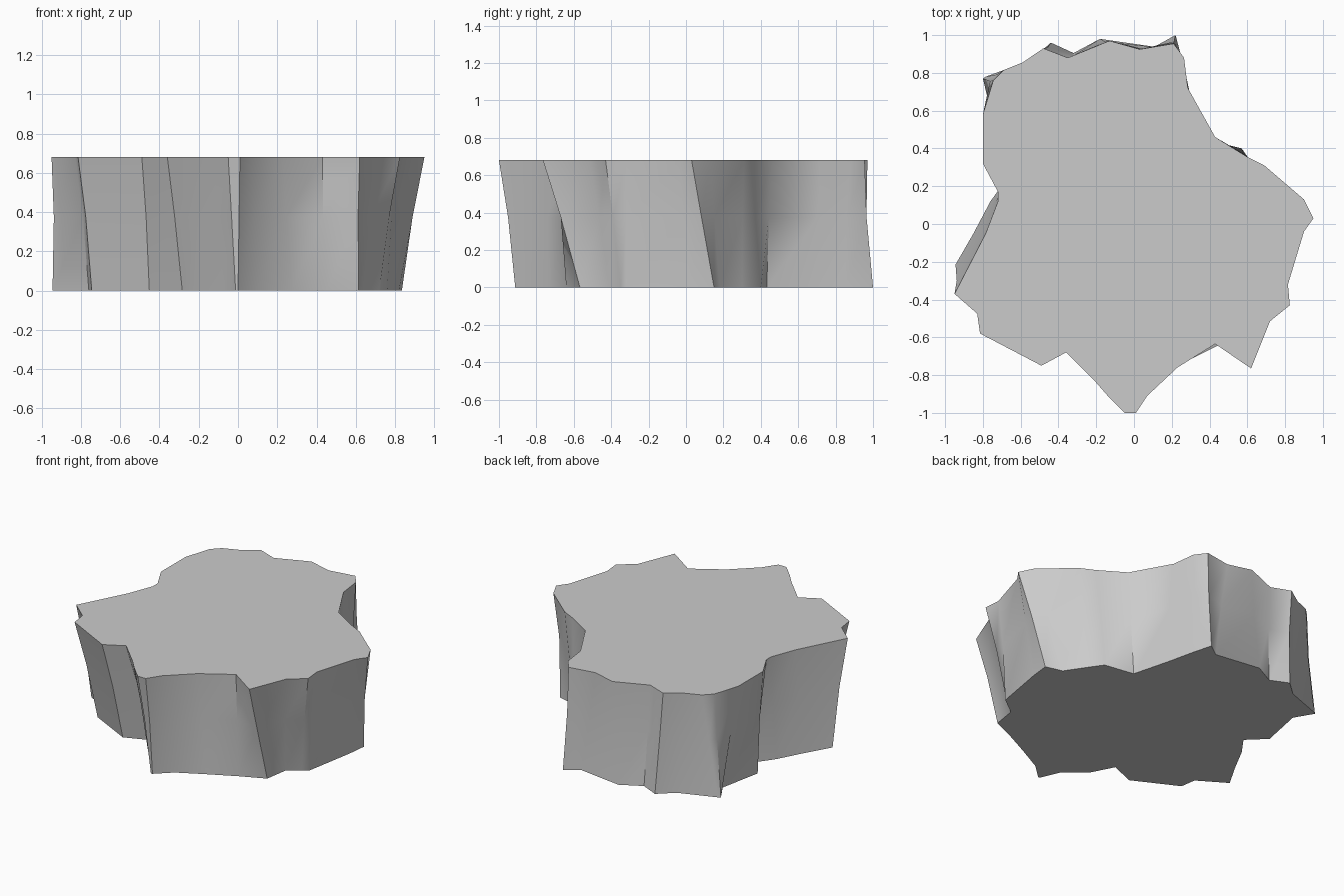
import bpy, bmesh

H = 0.68

# Jagged outline of the flat top, counter-clockwise from the front tip
top = [(-.05, -1), (.01, -1), (.07, -.91), (.23, -.76), (.43, -.635), (.62, -.765),
       (.72, -.515), (.825, -.43), (.815, -.32), (.90, -.04), (.95, .03), (.90, .13),
       (.69, .31), (.60, .355), (.43, .46), (.285, .72), (.265, .88), (.21, .955),
       (.03, .925), (-.13, .97), (-.35, .88), (-.48, .93), (-.59, .855), (-.69, .815),
       (-.745, .76), (-.80, .58), (-.80, .32), (-.72, .17), (-.72, .12), (-.785, -.05),
       (-.95, -.37), (-.83, -.475), (-.815, -.58), (-.49, -.75), (-.36, -.68),
       (-.20, -.84), (-.13, -.92)]

# Matching outline of the flat base
base = [(-.012, -.913), (0, -.913), (.10, -.82), (.27, -.73), (.45, -.64), (.615, -.567),
        (.64, -.41), (.72, -.35), (.76, -.32), (.82, .02), (.835, .15), (.72, .18),
        (.64, .30), (.57, .40), (.365, .432), (.294, .70), (.26, .85), (.22, 1),
        (.13, .935), (-.18, .98), (-.32, .905), (-.44, .96), (-.54, .87), (-.785, .78),
        (-.80, .77), (-.727, .646), (-.785, .356), (-.67, .244), (-.76, .12), (-.85, -.05),
        (-.945, -.215), (-.76, -.33), (-.745, -.434), (-.452, -.584), (-.284, -.517),
        (-.21, -.66), (-.07, -.78)]


def ring(bm, t, scale):
    """Blend of base (t=0) and top (t=1) outlines at height t*H."""
    return [bm.verts.new((scale * (b[0] + (a[0] - b[0]) * t),
                          scale * (b[1] + (a[1] - b[1]) * t), H * t))
            for a, b in zip(top, base)]


# Rock slab: three rings, slightly waisted walls, flat caps
bm = bmesh.new()
rings = [ring(bm, 0, 1), ring(bm, .55, .99), ring(bm, 1, 1)]
n = len(top)
for lo, hi in zip(rings, rings[1:]):
    for i in range(n):
        j = (i + 1) % n
        bm.faces.new((lo[i], lo[j], hi[j], hi[i]))
bm.faces.new(rings[-1])
bm.faces.new(rings[0][::-1])
bmesh.ops.recalc_face_normals(bm, faces=bm.faces)

mesh = bpy.data.meshes.new("rock_slab")
bm.to_mesh(mesh)
bm.free()
rock = bpy.data.objects.new("rock_slab", mesh)
bpy.context.collection.objects.link(rock)

# Soft walls, crisp rim and ridges
bpy.context.view_layer.objects.active = rock
rock.select_set(True)
bpy.ops.object.shade_smooth_by_angle(angle=0.8)
